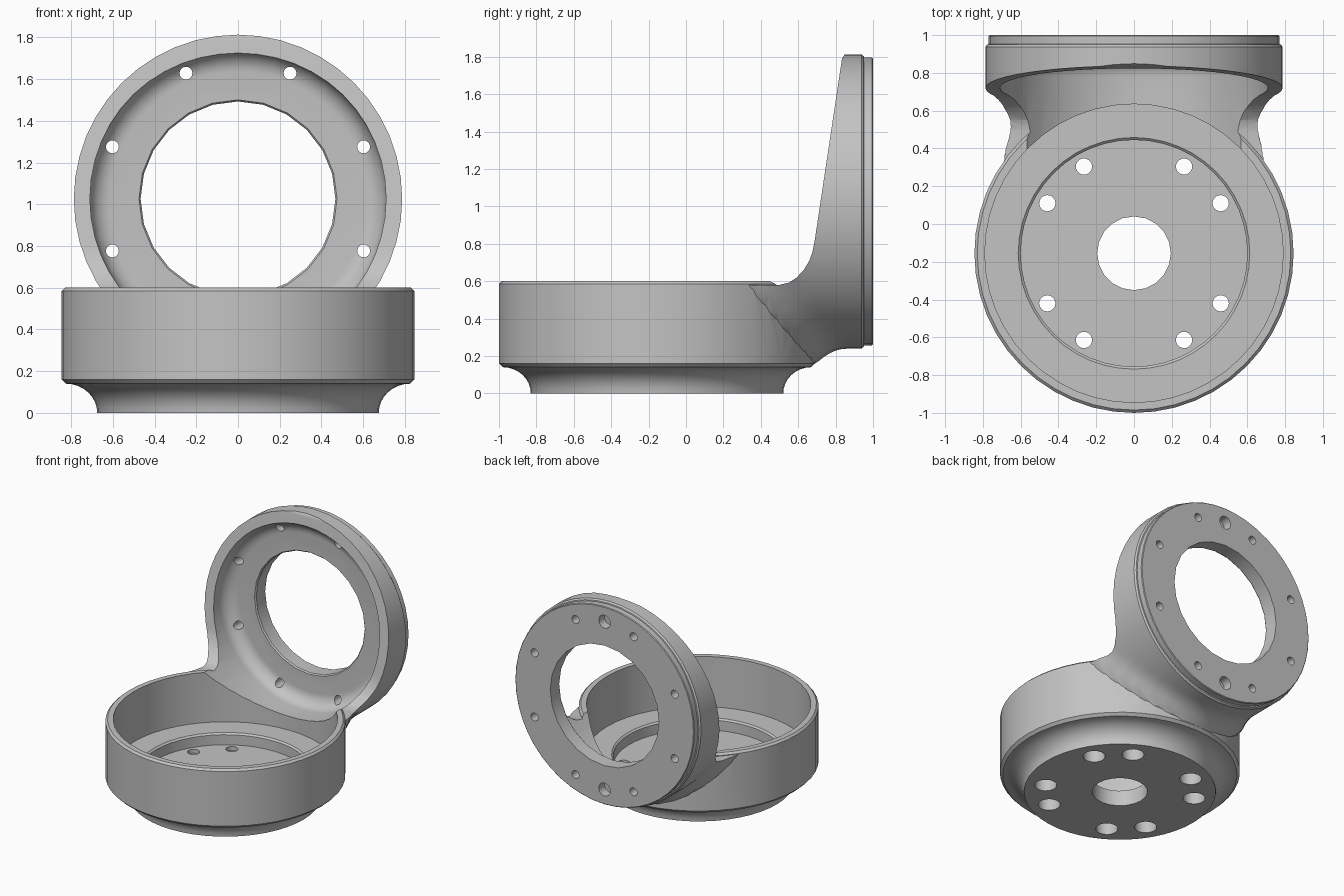
import bpy, bmesh
from math import sin, cos, pi, radians, sqrt
from mathutils import Vector

if "Cube" in bpy.data.objects:
    bpy.data.objects.remove(bpy.data.objects["Cube"])

CUP = Vector((0, -0.155, 0))       # axis of the upright cup
RING = Vector((0, 0, 1.026))       # axis of the rear flange, pointing back
CUP_R = 0.845

GREY = (0.55, 0.55, 0.55, 1)
grey = bpy.data.materials.new("machined_grey")
grey.use_nodes = True
grey.diffuse_color = GREY
grey.node_tree.nodes["Principled BSDF"].inputs["Base Color"].default_value = GREY


def finish(name, bm):
    bmesh.ops.recalc_face_normals(bm, faces=bm.faces)
    mesh = bpy.data.meshes.new(name)
    bm.to_mesh(mesh)
    bm.free()
    mesh.materials.append(grey)
    obj = bpy.data.objects.new(name, mesh)
    bpy.context.collection.objects.link(obj)
    return obj


def add_lathe(bm, profile, centre, axis, segs):
    """Closed solid of revolution from (radius, height) points."""
    rings = []
    for r, h in profile:
        ring = []
        for i in range(segs):
            a = 2 * pi * i / segs
            u, v = r * cos(a), r * sin(a)
            p = Vector((u, v, h)) if axis == "z" else Vector((u, h, v))
            ring.append(bm.verts.new(centre + p))
        rings.append(ring)
    for low, high in zip(rings, rings[1:]):
        for i in range(segs):
            j = (i + 1) % segs
            bm.faces.new((low[i], low[j], high[j], high[i]))
    bm.faces.new(rings[0])
    bm.faces.new(rings[-1])


def lathe(name, profile, centre, axis, segs=48):
    bm = bmesh.new()
    add_lathe(bm, profile, centre, axis, segs)
    return finish(name, bm)


def boolean(target, other, operation):
    other.hide_render = True
    mod = target.modifiers.new(operation, "BOOLEAN")
    mod.operation = operation
    mod.solver = "EXACT"
    mod.object = other
    bpy.ops.object.select_all(action="DESELECT")
    bpy.context.view_layer.objects.active = target
    target.select_set(True)
    bpy.ops.object.modifier_apply(modifier=mod.name)
    bpy.data.objects.remove(other)


# Upright cup with a coved foot and chamfered edges
cove = [(0.825 - 0.15 * cos(a), 0.14 * sin(a)) for a in (pi / 2 * i / 8 for i in range(9))]
bracket = lathe("cup_bracket", cove + [(CUP_R, 0.16), (CUP_R, 0.585), (0.83, 0.6)], CUP, "z")

# Rear flange and neck, with a stepped back lip
neck_steps = [(0.787, 0.2 + 0.03 * i) for i in range(23)]
lip = [(0.787, 0.938), (0.777, 0.95), (0.769, 0.952), (0.769, 0.995), (0.764, 1.0)]
flange = lathe("rear_flange", neck_steps + lip, RING, "y")

# Flare the lower half of the neck where it runs into the cup wall
for v in flange.data.vertices:
    wall = CUP.y + sqrt(CUP_R ** 2 - v.co.x ** 2)
    t = min(1, max(0, (wall + 0.17 - v.co.y) / 0.17))
    out = Vector((v.co.x, 0, v.co.z - RING.z)).normalized()
    v.co += out * 0.085 * t * t * max(0, -out.z) ** 1.5

# Side outline: low neck, curved rise, then a leaning rim
outline = [(0.1, 0.05), (0.1, 0.58), (0.5, 0.58), (0.55, 0.592), (0.59, 0.618), (0.63, 0.66),
           (0.66, 0.71), (0.677, 0.76), (0.687, 0.81), (0.834, 1.79), (0.86, 1.83),
           (0.9, 1.9), (1.1, 1.9), (1.1, 0.05)]
bm = bmesh.new()
side = bm.faces.new([bm.verts.new((-1, y, z)) for y, z in outline])
extruded = bmesh.ops.extrude_face_region(bm, geom=[side])["geom"]
bmesh.ops.translate(bm, vec=(2, 0, 0), verts=[g for g in extruded if isinstance(g, bmesh.types.BMVert)])
boolean(flange, finish("side_outline", bm), "INTERSECT")
boolean(bracket, flange, "UNION")

# Cup interior: wall, floor and round recess
inside = [(0.6, 0.12), (0.6, 0.198), (0.613, 0.21), (0.79, 0.21), (0.79, 0.75)]
boolean(bracket, lathe("cup_cutter", inside, CUP, "z"), "DIFFERENCE")

# Flange interior: trough and rounded bowl corner
bowl = [(0.61 + 0.1 * cos(a), 0.78 + 0.1 * sin(a)) for a in (pi / 2 * i / 8 for i in range(9))]
boolean(bracket, lathe("bowl_cutter", [(0.71, 0.3)] + bowl, RING, "y"), "DIFFERENCE")

# Centre hole of the cup and bore of the flange
bm = bmesh.new()
add_lathe(bm, [(0.195, -0.1), (0.195, 0.16)], CUP, "z", 20)
add_lathe(bm, [(0.475, 0.82), (0.475, 0.88), (0.467, 0.89), (0.467, 1.1)], RING, "y", 24)

# Bolt holes: counterbored in the cup floor, plain in the flange
for quarter in range(4):
    for step in (30, 60):
        a = radians(90 * quarter + step)
        at = CUP + Vector((cos(a), sin(a), 0)) * 0.53
        add_lathe(bm, [(0.078, -0.1), (0.078, 0.09), (0.043, 0.09), (0.043, 0.16)], at, "z", 20)
for i in range(8):
    a = radians(22.5 + 45 * i)
    at = RING + Vector((cos(a), 0, sin(a))) * 0.652
    add_lathe(bm, [(0.031, 0.82), (0.031, 1.1)], at, "y", 16)

# Two larger blind holes in the back face
for sign in (-1, 1):
    at = RING + Vector((0, 0, 0.652 * sign))
    add_lathe(bm, [(0.05, 0.93), (0.05, 1.1)], at, "y", 20)
boolean(bracket, finish("hole_cutters", bm), "DIFFERENCE")

bpy.ops.object.select_all(action="DESELECT")
bracket.select_set(True)
bpy.context.view_layer.objects.active = bracket
bpy.ops.object.shade_smooth_by_angle(angle=radians(30))
